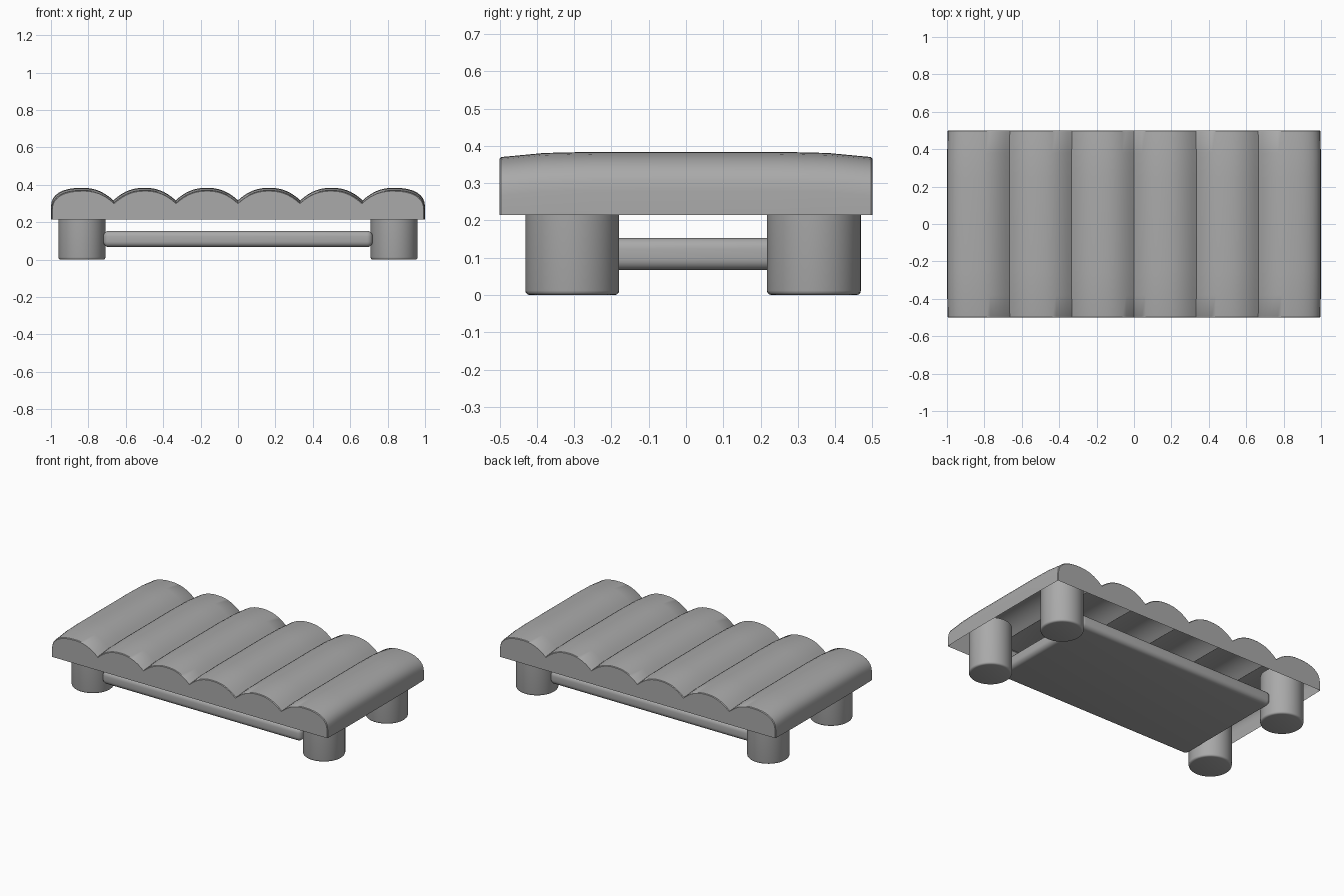
import bpy, bmesh
from mathutils import Vector

cube = bpy.data.objects.get("Cube")
if cube:
    bpy.data.objects.remove(cube, do_unlink=True)

grey = bpy.data.materials.new("plain_grey")
grey.use_nodes = True
colour = (0.4, 0.4, 0.4, 1)
grey.diffuse_color = colour
grey.node_tree.nodes["Principled BSDF"].inputs["Base Color"].default_value = colour

RIM, GROOVE, PEAK, SHOULDER = 0.215, 0.317, 0.384, 0.28
SLATS, STEPS = 6, 16
PITCH = 2 / SLATS


def finish(name, bm):
    """Turn a bmesh into a smooth-shaded object with crisp edges."""
    bmesh.ops.recalc_face_normals(bm, faces=bm.faces)
    mesh = bpy.data.meshes.new(name)
    bm.to_mesh(mesh)
    bm.free()
    mesh.materials.append(grey)
    obj = bpy.data.objects.new(name, mesh)
    bpy.context.collection.objects.link(obj)
    bpy.ops.object.select_all(action="DESELECT")
    obj.select_set(True)
    bpy.context.view_layer.objects.active = obj
    bpy.ops.object.shade_smooth_by_angle(angle=0.6)
    return obj


def top_profile():
    """Outline across the slats, rim to rim, with steeper outer shoulders."""
    pts = [(-1, RIM)]
    for slat in range(SLATS):
        centre = -1 + PITCH * (slat + 0.5)
        for i in range(STEPS + 1):
            u = -1 + 2 * i / STEPS
            outer = (slat == 0 and u < 0) or (slat == SLATS - 1 and u > 0)
            if outer:
                # extra density where the shoulder turns vertical
                u = (1 - (1 - abs(u)) ** 2) * (1 if u > 0 else -1)
                z = SHOULDER + (PEAK - SHOULDER) * (1 - abs(u) ** 2.4) ** (1 / 2.4)
            else:
                z = GROOVE + (PEAK - GROOVE) * (1 - abs(u) ** 2.3)
            if i or slat == 0:
                pts.append((centre + u * PITCH / 2, z))
    pts.append((1, RIM))
    return pts


# Hollow slatted top: the profile swept front to back, drooping at both ends
bm = bmesh.new()
half = [(0.5, 0.018, 0.007), (0.496, 0.014, 0.004), (0.38, 0.003, 0.001), (0.25, 0, 0)]
stations = [(-y, d, s) for y, d, s in half] + [(y, d, s) for y, d, s in reversed(half)]
rows = []
for y, droop, inset in stations:
    rows.append([bm.verts.new((x * (1 - inset), y, z if z == RIM else z - droop))
                 for x, z in top_profile()])
for a, b in zip(rows, rows[1:]):
    for i in range(len(a) - 1):
        bm.faces.new((a[i], a[i + 1], b[i + 1], b[i]))
bm.faces.new(rows[0])
bm.faces.new(rows[-1])
finish("slatted_top", bm)

# Round legs with softened feet
for side, x in (("left", 0.835), ("right", -0.835)):
    for end, y in (("front", -0.305), ("back", 0.343)):
        bm = bmesh.new()
        bmesh.ops.create_cone(bm, cap_ends=True, segments=48, radius1=0.126,
                              radius2=0.126, depth=0.31)
        bmesh.ops.translate(bm, verts=bm.verts, vec=Vector((x, y, 0.155)))
        foot = [e for e in bm.edges if all(v.co.z < 0.01 for v in e.verts)]
        bmesh.ops.bevel(bm, geom=foot, offset=0.012, segments=3, affect="EDGES", profile=0.5)
        finish(f"{end}_{side}_leg", bm)

# Lower shelf with rounded edges
bm = bmesh.new()
bmesh.ops.create_cube(bm, size=1)
bmesh.ops.scale(bm, verts=bm.verts, vec=(1.44, 0.77, 0.087))
bmesh.ops.translate(bm, verts=bm.verts, vec=(0, 0, 0.11))
bmesh.ops.bevel(bm, geom=bm.edges[:], offset=0.03, segments=5, affect="EDGES", profile=0.5)
finish("lower_shelf", bm)
